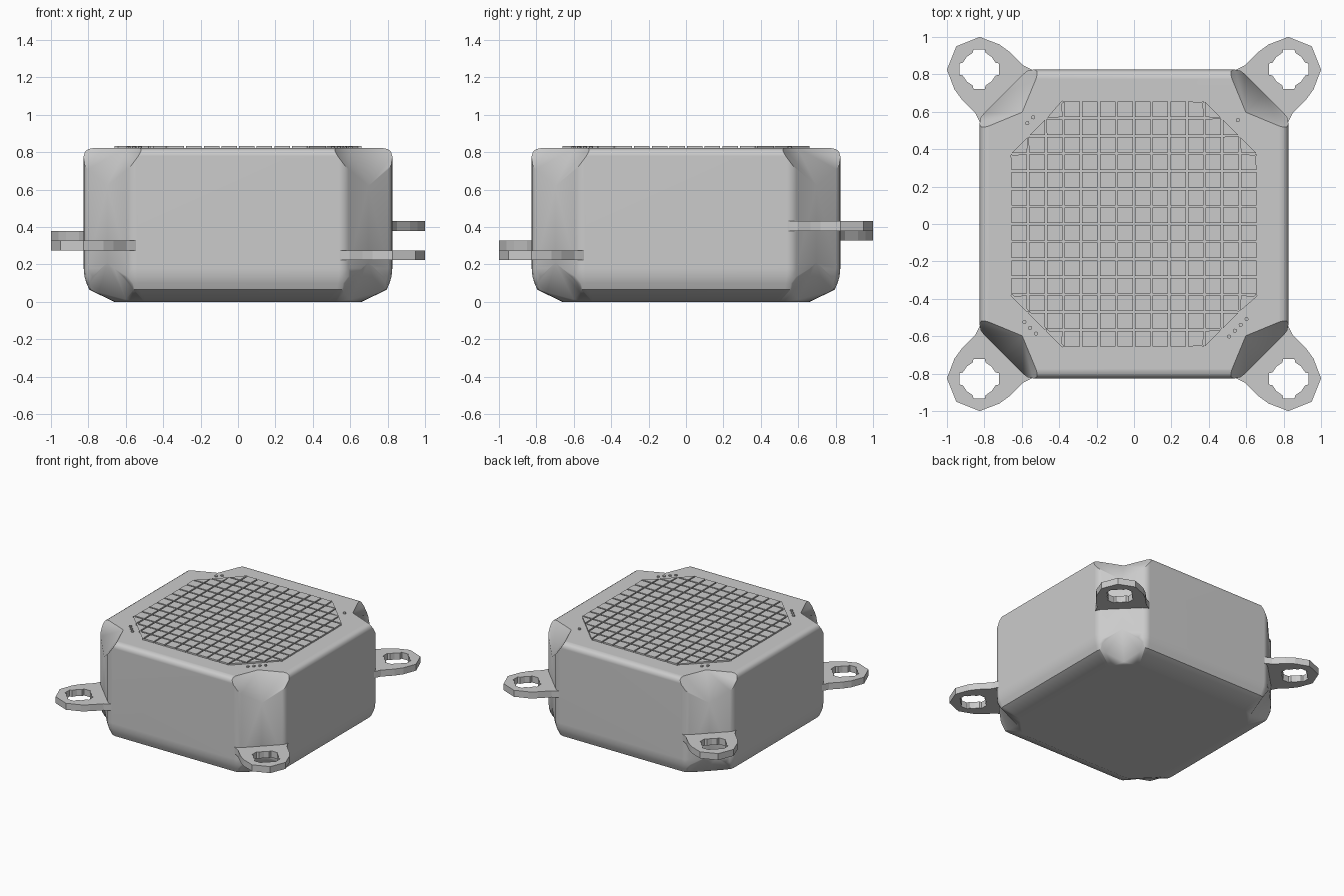
import bpy, bmesh, math
from mathutils import Vector

cube = bpy.data.objects.get("Cube")
if cube:
    bpy.data.objects.remove(cube, do_unlink=True)

grey = bpy.data.materials.new("plain grey")
grey.use_nodes = True
grey.diffuse_color = (0.6, 0.6, 0.6, 1)
grey.node_tree.nodes["Principled BSDF"].inputs["Base Color"].default_value = (0.6, 0.6, 0.6, 1)

HALF, CUT, TOP = 0.825, 0.255, 0.822
CORNERS = [(1, -1), (-1, -1), (-1, 1), (1, 1)]


def add(name, data):
    obj = bpy.data.objects.new(name, data)
    bpy.context.collection.objects.link(obj)
    data.materials.append(grey)
    return obj


def from_bmesh(name, bm):
    bmesh.ops.recalc_face_normals(bm, faces=bm.faces)
    mesh = bpy.data.meshes.new(name)
    bm.to_mesh(mesh)
    bm.free()
    return add(name, mesh)


def select(obj):
    bpy.ops.object.select_all(action="DESELECT")
    obj.select_set(True)
    bpy.context.view_layer.objects.active = obj


def octagon(h, c):
    """Square of half width h with corners cut back by c, counter-clockwise."""
    a = h - c
    quarter = [Vector((h, -a)), Vector((h, a))]
    pts = []
    for k in range(4):
        for x, y in quarter:
            for _ in range(k):
                x, y = -y, x
            pts.append(Vector((x, y)))
    return pts


def body_ring(inset):
    """Octagon offset inwards, with softened upright edges."""
    pts = octagon(HALF - inset, CUT - inset * (2 - math.sqrt(2)))
    ring = []
    for i, v in enumerate(pts):
        a = v + (pts[i - 1] - v).normalized() * 0.03
        b = v + (pts[(i + 1) % 8] - v).normalized() * 0.03
        ring += [a, (a + 2 * v + b) / 4, b]
    return ring


# Case body: lofted octagon rings
profile = [(0.165, 0), (0.03, 0.065), (0.015, 0.1), (0.004, 0.135), (0, 0.18),
           (0, 0.78), (0.008, 0.805), (0.025, 0.817), (0.05, TOP)]
bm = bmesh.new()
rings = [[bm.verts.new((p.x, p.y, z)) for p in body_ring(d)] for d, z in profile]
for lo, hi in zip(rings, rings[1:]):
    n = len(lo)
    for i in range(n):
        j = (i + 1) % n
        bm.faces.new((lo[i], lo[j], hi[j], hi[i]))
bm.faces.new(rings[0][::-1])
bm.faces.new(rings[-1])
body = from_bmesh("case_body", bm)

# Faceted cones scoop out the upper and lower corners
bm = bmesh.new()
for sx, sy in CORNERS:
    for z, r_low, r_high in ((0.7, 0.096, 0.376), (0.13, 0.376, 0.096)):
        made = bmesh.ops.create_cone(bm, cap_ends=True, segments=8, radius1=r_low,
                                     radius2=r_high, depth=0.4)
        bmesh.ops.translate(bm, verts=made["verts"], vec=(sx * HALF, sy * HALF, z))
cutter = from_bmesh("corner_cutter", bm)
cutter.hide_render = True
scoop = body.modifiers.new("Corner scoops", "BOOLEAN")
scoop.operation = "DIFFERENCE"
scoop.solver = "EXACT"
scoop.object = cutter
select(body)
bpy.ops.object.modifier_apply(modifier=scoop.name)
bpy.data.objects.remove(cutter, do_unlink=True)
bpy.ops.object.shade_smooth_by_angle(angle=math.radians(40))
weighted = body.modifiers.new("Flat shading on large faces", "WEIGHTED_NORMAL")
weighted.keep_sharp = True

# Mounting tabs, each one step higher around the case
half_outline = [(0.58, 0.58), (0.8, 0.5), (0.827, 0.55), (0.85, 0.595),
                (0.92, 0.665), (0.96, 0.72), (1, 0.825), (0.95, 0.95)]
tab_outline = half_outline + [(y, x) for x, y in half_outline[-2:0:-1]]
notch = [(0.105, -0.03), (0.105, 0.03), (0.087, 0.035), (0.066, 0.066), (0.035, 0.087)]
hole = []
for k in range(4):
    for x, y in notch:
        for _ in range(k):
            x, y = -y, x
        hole.append((x + 0.828, y + 0.828))
names = ["front_left_tab", "front_right_tab", "back_right_tab", "back_left_tab"]
for k, (sx, sy) in enumerate(CORNERS):
    curve = bpy.data.curves.new(names[k], "CURVE")
    curve.dimensions = "2D"
    curve.fill_mode = "BOTH"
    curve.extrude = 0.026
    for loop in (tab_outline, hole):
        spline = curve.splines.new("POLY")
        spline.points.add(len(loop) - 1)
        spline.use_cyclic_u = True
        for point, (x, y) in zip(spline.points, loop):
            point.co = (x * sx, y * sy, 0, 1)
    tab = add(names[k], curve)
    tab.location.z = 0.25 + 0.052 * k
    select(tab)
    bpy.ops.object.convert(target="MESH")
    bm = bmesh.new()
    bm.from_mesh(tab.data)
    bmesh.ops.remove_doubles(bm, verts=bm.verts, dist=0.0001)
    bmesh.ops.recalc_face_normals(bm, faces=bm.faces)
    for f in bm.faces:
        f.smooth = False
    bm.to_mesh(tab.data)
    bm.free()

# Raised tiles on the lid: an octagon sliced into a grid
GRID, COUNT = 0.66, 14
step = 2 * GRID / COUNT
bm = bmesh.new()
bm.faces.new([bm.verts.new((p.x, p.y, TOP - 0.004)) for p in octagon(GRID, 3 * step)])
for i in range(1, COUNT):
    for axis in (Vector((1, 0, 0)), Vector((0, 1, 0))):
        bmesh.ops.bisect_plane(bm, geom=bm.verts[:] + bm.edges[:] + bm.faces[:],
                               plane_co=axis * (i * step - GRID), plane_no=axis)
tiles = bm.faces[:]
rims = bmesh.ops.inset_individual(bm, faces=tiles, thickness=0.008)["faces"]
bmesh.ops.delete(bm, geom=rims, context="FACES")
made = bmesh.ops.extrude_face_region(bm, geom=bm.faces[:])["geom"]
raised = [g for g in made if isinstance(g, bmesh.types.BMVert)]
bmesh.ops.translate(bm, verts=raised, vec=(0, 0, 0.016))
from_bmesh("lid_tiles", bm)

# Corner marker dots: four, three, two and one
bm = bmesh.new()
for k, (sx, sy) in enumerate(CORNERS):
    count = 4 - k
    along = Vector((-sy, sx, 0)).normalized()
    for i in range(count):
        spot = Vector((sx * 0.555, sy * 0.555, TOP)) + along * (i - (count - 1) / 2) * 0.044
        made = bmesh.ops.create_cone(bm, cap_ends=True, segments=8, radius1=0.011,
                                     radius2=0.011, depth=0.02)
        bmesh.ops.translate(bm, verts=made["verts"], vec=spot)
from_bmesh("marker_dots", bm)
